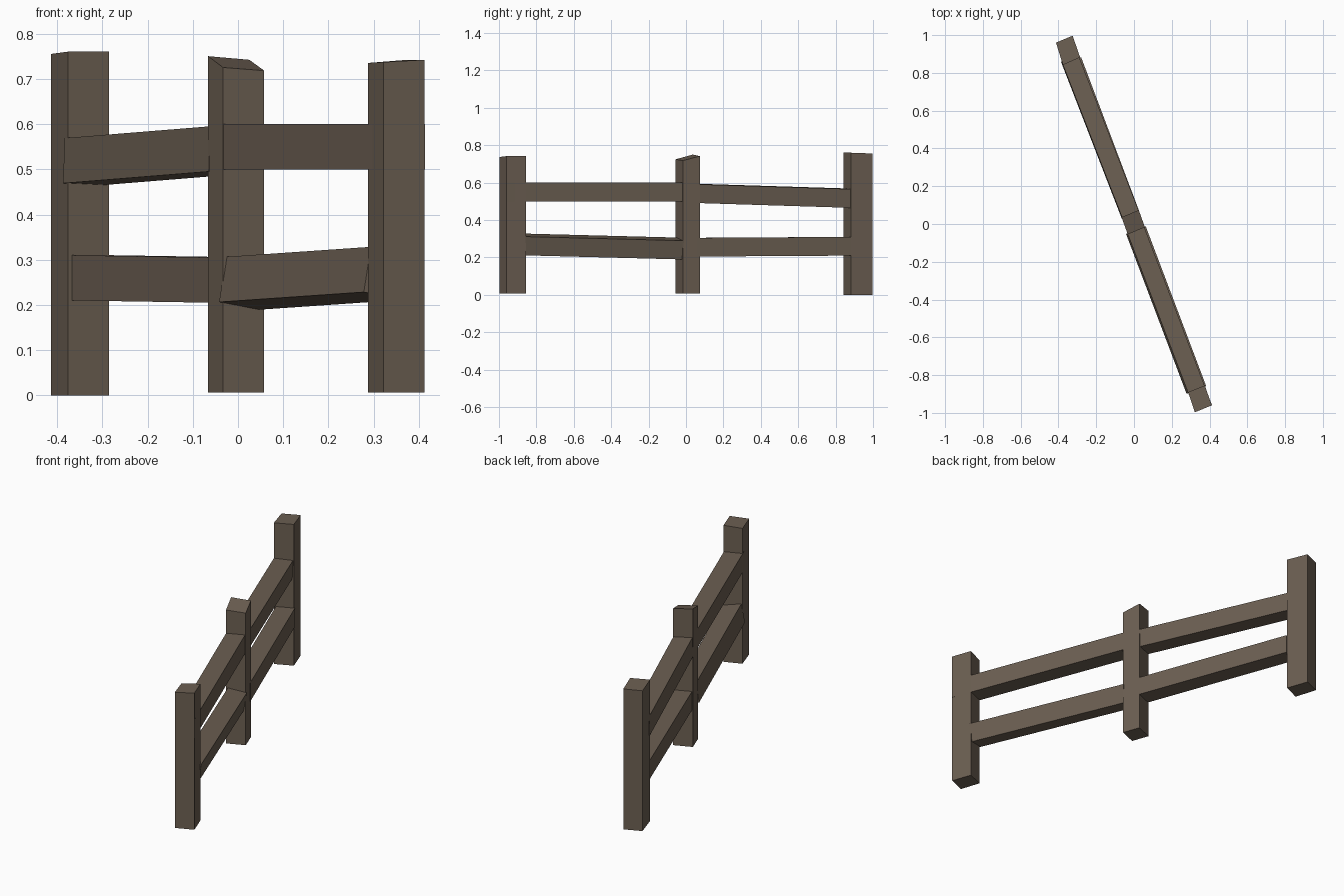
import bpy, bmesh
from mathutils import Vector

if "Cube" in bpy.data.objects:
    bpy.data.objects.remove(bpy.data.objects["Cube"])

wood = bpy.data.materials.new("weathered brown wood")
wood.diffuse_color = (0.15, 0.115, 0.085, 1)
wood.use_nodes = True
wood.node_tree.nodes["Principled BSDF"].inputs["Base Color"].default_value = wood.diffuse_color


def block(name, ring_a, ring_b):
    """Six-sided timber between two four-cornered ends."""
    bm = bmesh.new()
    a = [bm.verts.new(p) for p in ring_a]
    b = [bm.verts.new(p) for p in ring_b]
    bm.faces.new(a)
    bm.faces.new(b)
    for i in range(4):
        j = (i + 1) % 4
        bm.faces.new((a[i], a[j], b[j], b[i]))
    bmesh.ops.recalc_face_normals(bm, faces=bm.faces)
    mesh = bpy.data.meshes.new(name)
    bm.to_mesh(mesh)
    bm.free()
    mesh.materials.append(wood)
    obj = bpy.data.objects.new(name, mesh)
    bpy.context.collection.objects.link(obj)


def post(name, corners, base, tops):
    block(name, [(x, y, base) for x, y in corners],
          [(x, y, z) for (x, y), z in zip(corners, tops)])


def rail(name, start, end, roll=0.0):
    """start/end: centre of each end; roll: how much the west edge is raised."""
    across = Vector((0.044, 0.0175, -roll / 2))
    up = Vector((roll * 0.46, roll * 0.19, 0.05))

    def ring(c):
        c = Vector(c)
        return [c + s * across + t * up for s, t in ((-1, -1), (1, -1), (1, 1), (-1, 1))]
    block(name, ring(start), ring(end))


# Posts, with slightly uneven sawn tops
post("back_post", [(-0.413, 0.96), (-0.325, 0.997), (-0.285, 0.882), (-0.376, 0.842)],
     0.0, [0.755, 0.756, 0.760, 0.760])
post("middle_post", [(-0.066, 0.036), (0.025, 0.074), (0.058, -0.017), (-0.033, -0.055)],
     0.007, [0.750, 0.742, 0.718, 0.725])
post("front_post", [(0.287, -0.89), (0.375, -0.855), (0.412, -0.96), (0.322, -0.997)],
     0.007, [0.735, 0.742, 0.742, 0.737])

# Rails, running from the back post to the middle and on to the front
rail("back_upper_rail", (-0.341, 0.878, 0.517), (-0.019, 0.047, 0.543), 0.004)
rail("back_lower_rail", (-0.324, 0.866, 0.26), (-0.014, 0.044, 0.255))
rail("front_upper_rail", (0.008, -0.028, 0.55), (0.369, -0.977, 0.55))
rail("front_lower_rail", (0.010, -0.032, 0.248), (0.330, -0.878, 0.27), 0.017)
